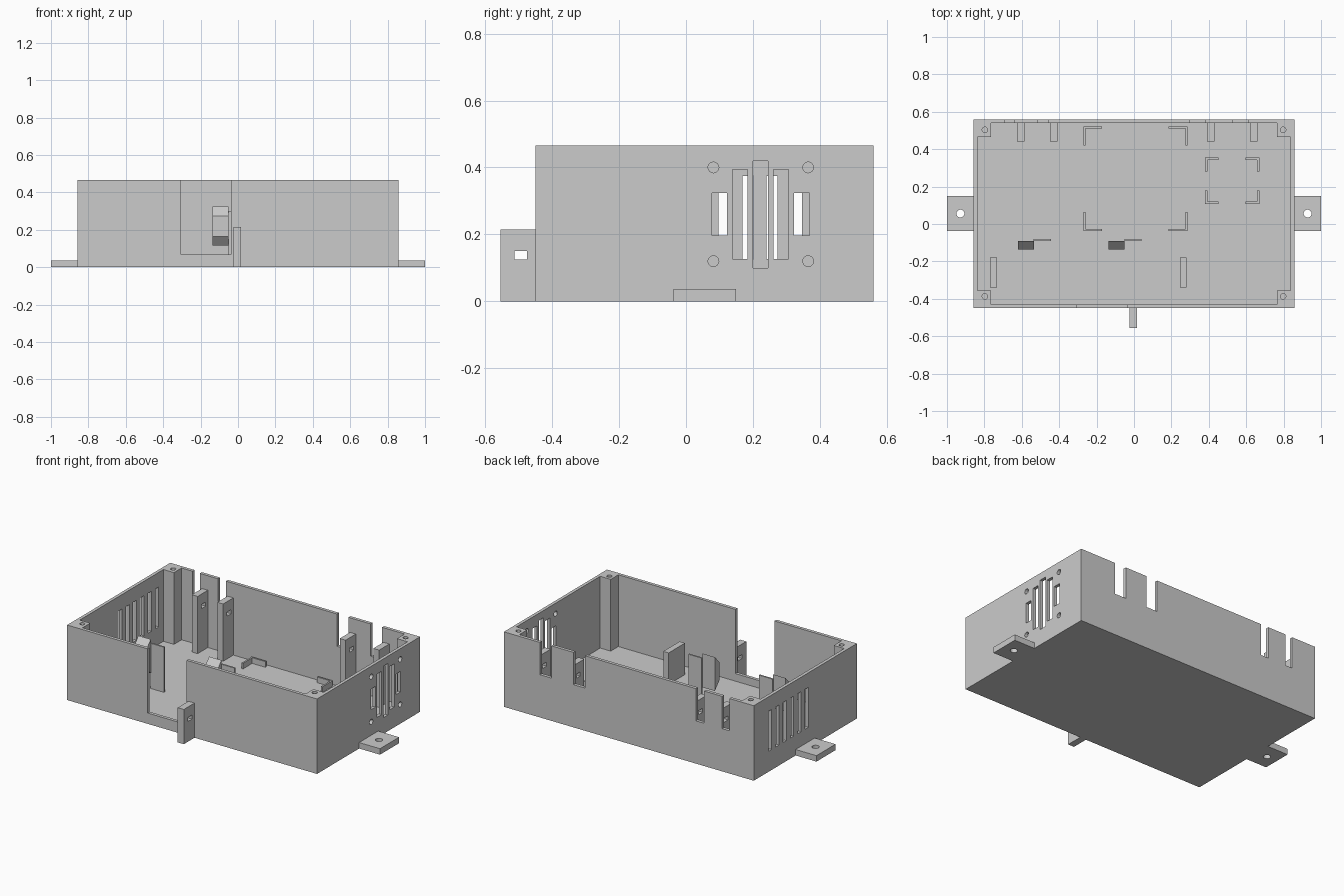
import bpy, bmesh, math
from mathutils import Matrix, Vector

cube = bpy.data.objects.get("Cube")
if cube:
    bpy.data.objects.remove(cube, do_unlink=True)

GREY = (0.6, 0.6, 0.6, 1)
mat = bpy.data.materials.new("matte grey")
mat.use_nodes = True
mat.diffuse_color = GREY
mat.node_tree.nodes["Principled BSDF"].inputs["Base Color"].default_value = GREY


def add_box(bm, x0, x1, y0, y1, z0, z1):
    size = Matrix.Diagonal((x1 - x0, y1 - y0, z1 - z0, 1))
    mid = Matrix.Translation(((x0 + x1) / 2, (y0 + y1) / 2, (z0 + z1) / 2))
    bmesh.ops.create_cube(bm, size=1, matrix=mid @ size)


def add_rod(bm, centre, radius, depth, axis="Z"):
    turn = Matrix.Rotation(math.pi / 2, 4, "Y") if axis == "X" else Matrix()
    bmesh.ops.create_cone(bm, cap_ends=True, segments=24, radius1=radius, radius2=radius,
                          depth=depth, matrix=Matrix.Translation(centre) @ turn)


def finish(bm, name):
    mesh = bpy.data.meshes.new(name)
    bmesh.ops.recalc_face_normals(bm, faces=bm.faces)
    bm.to_mesh(mesh)
    bm.free()
    mesh.materials.append(mat)
    obj = bpy.data.objects.new(name, mesh)
    bpy.context.collection.objects.link(obj)
    return obj


def box(name, *dims):
    bm = bmesh.new()
    add_box(bm, *dims)
    return finish(bm, name)


def cut(obj, bm):
    """Subtract the solids in bm from obj."""
    cutter = finish(bm, "cutter")
    cutter.hide_render = True
    mod = obj.modifiers.new("cut", "BOOLEAN")
    mod.operation, mod.solver, mod.object = "DIFFERENCE", "EXACT", cutter
    bpy.context.view_layer.objects.active = obj
    bpy.ops.object.modifier_apply(modifier=mod.name)
    bpy.data.objects.remove(cutter, do_unlink=True)


X, Y0, Y1, H = 0.857, -0.45, 0.56, 0.465
WALL, FLOOR = 0.02, 0.02
IX, IY0, IY1 = X - WALL, Y0 + WALL, Y1 - WALL

# Open tray
shell = box("enclosure_shell", -X, X, Y0, Y1, 0, H)
bm = bmesh.new()
add_box(bm, -IX, IX, IY0, IY1, FLOOR, 1)
cut(shell, bm)

bm = bmesh.new()
# Front opening
add_box(bm, -0.305, -0.037, Y0 - 0.1, IY0 + 0.01, 0.067, 1)
# Rear cable slots
for x0, x1 in ((-0.69, -0.64), (-0.515, -0.46), (0.30, 0.38), (0.53, 0.61)):
    add_box(bm, x0, x1, IY1 - 0.01, Y1 + 0.1, 0.265, 1)
# Fan grille and screw holes in the right-hand wall
for i, half in enumerate((0.064, 0.134, 0.16, 0.134, 0.064)):
    y = 0.1 + i * 0.0615
    add_box(bm, IX - 0.01, X + 0.1, y - 0.0225, y + 0.0225, 0.26 - half, 0.26 + half)
for y in (0.082, 0.365):
    for z in (0.12, 0.4):
        add_rod(bm, (X, y, z), 0.016, 0.1, "X")
# Six vents in the opposite wall
for i in range(6):
    y = 0.025 + i * 0.072
    add_box(bm, -X - 0.1, -IX + 0.01, y, y + 0.033, 0.127, 0.375)
cut(shell, bm)

# Corner screw posts and side mounting tabs
for s, side in ((1, "left"), (-1, "right")):
    x0, x1 = sorted((s * 0.765, s * IX))
    for end, y0, y1, hole_y in (("front", IY0, -0.355, -0.387), ("rear", 0.465, IY1, 0.503)):
        post = box(f"{end}_{side}_corner_post", x0, x1, y0, y1, FLOOR, H)
        bm = bmesh.new()
        add_rod(bm, (s * 0.797, hole_y, H), 0.015, 0.2)
        cut(post, bm)
    x0, x1 = sorted((s * X, s))
    tab = box(f"{side}_mounting_tab", x0, x1, -0.037, 0.15, 0, 0.037)
    bm = bmesh.new()
    add_rod(bm, (s * 0.928, 0.056, 0.02), 0.021, 0.2)
    cut(tab, bm)


def tie_post(name, x0, x1, y0, y1, z0, top, hole_y):
    """Upright post with a cable tie hole passing sideways."""
    post = box(name, x0, x1, y0, y1, z0, top)
    bm = bmesh.new()
    add_box(bm, x0 - 0.1, x1 + 0.1, hole_y, hole_y + 0.038, top - 0.09, top - 0.065)
    cut(post, bm)


# Cable tie posts
for i, x in enumerate((-0.625, -0.45, 0.39, 0.62)):
    tie_post(f"rear_tie_post_{i + 1}", x, x + 0.04, 0.44, IY1, FLOOR, 0.375, 0.48)
tie_post("front_tie_post", -0.025, 0.017, -0.555, Y0, 0, 0.215, -0.513)

# Standing support plates
for i, x in enumerate((-0.77, 0.245)):
    box(f"support_plate_{i + 1}", x, x + 0.037, -0.34, -0.18, FLOOR, 0.215)

# Clips: thin upright plate with a chamfered catch beside it
for i, x in enumerate((-0.62, -0.135)):
    bm = bmesh.new()
    add_box(bm, x + 0.084, x + 0.175, -0.09, -0.08, FLOOR, 0.3)
    profile = ((-0.09, 0.115), (-0.135, 0.165), (-0.135, 0.275), (-0.09, 0.325))
    face = bm.faces.new([bm.verts.new((x, y, z)) for y, z in profile])
    ext = bmesh.ops.extrude_face_region(bm, geom=[face])
    verts = [v for v in ext["geom"] if isinstance(v, bmesh.types.BMVert)]
    bmesh.ops.translate(bm, verts=verts, vec=Vector((0.085, 0, 0)))
    finish(bm, f"clip_{i + 1}")


def corner_brackets(name, xs, ys, arm, t):
    """Four L-shaped locating corners around a rectangle."""
    bm = bmesh.new()
    for x, dx in zip(xs, (1, -1)):
        for y, dy in zip(ys, (1, -1)):
            add_box(bm, *sorted((x, x + dx * arm)), *sorted((y, y + dy * t)), FLOOR, 0.055)
            add_box(bm, *sorted((x, x + dx * t)), *sorted((y + dy * t, y + dy * arm)), FLOOR, 0.055)
    finish(bm, name)


corner_brackets("large_board_brackets", (-0.27, 0.285), (-0.037, 0.52), 0.1, 0.01)
corner_brackets("small_board_brackets", (0.38, 0.67), (0.107, 0.355), 0.073, 0.013)
